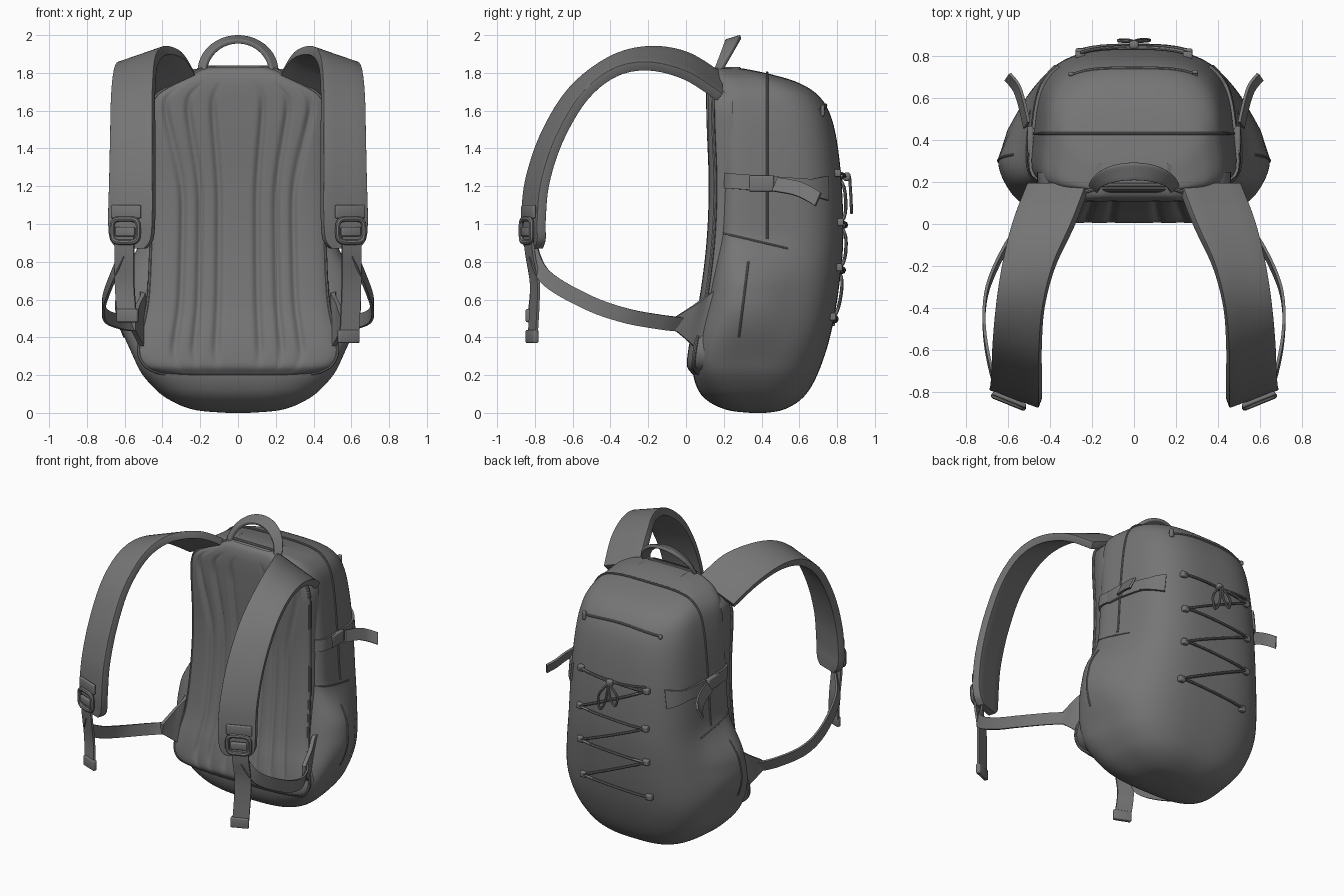
import bpy, bmesh, math
from mathutils import Vector, Matrix

if bpy.data.objects.get("Cube"):
    bpy.data.objects.remove(bpy.data.objects["Cube"], do_unlink=True)

fabric = bpy.data.materials.new("grey_fabric")
fabric.use_nodes = True
fabric.diffuse_color = (0.18, 0.18, 0.18, 1)
fabric.node_tree.nodes["Principled BSDF"].inputs["Base Color"].default_value = (0.18, 0.18, 0.18, 1)


def finish(ob, mirror=False, thick=0, bevel=0, angle=40):
    """Add modifiers, bake them and shade."""
    bpy.context.scene.collection.objects.link(ob)
    ob.data.materials.append(fabric)
    if thick:
        m = ob.modifiers.new("thickness", 'SOLIDIFY')
        m.thickness, m.offset = thick, 0
    if bevel:
        m = ob.modifiers.new("soft_edges", 'BEVEL')
        m.width, m.segments = bevel, 3
    if mirror:
        ob.modifiers.new("mirror", 'MIRROR').use_mirror_merge = False
    bpy.ops.object.select_all(action='DESELECT')
    ob.select_set(True)
    bpy.context.view_layer.objects.active = ob
    bpy.ops.object.convert(target='MESH')
    bpy.ops.object.shade_smooth_by_angle(angle=math.radians(angle))


def spline(keys, steps):
    """Smooth path through key tuples."""
    k = [Vector(p) for p in keys]
    out = []
    for i in range(len(k) - 1):
        a, b, c, d = k[max(i - 1, 0)], k[i], k[i + 1], k[min(i + 2, len(k) - 1)]
        for j in range(steps):
            t = j / steps
            out.append(b + (c - a) * t / 2 + (2 * a - 5 * b + 4 * c - d) * t * t / 2
                       + (3 * b - a - 3 * c + d) * t ** 3 / 2)
    return out + [k[-1]]


def skin(name, rows, closed=False, **kw):
    """Mesh made by joining rows of points."""
    bm = bmesh.new()
    vs = [[bm.verts.new(p) for p in r] for r in rows]
    n = len(rows[0])
    for r, q in zip(vs, vs[1:]):
        for i in range(n if closed else n - 1):
            j = (i + 1) % n
            bm.faces.new((r[i], r[j], q[j], q[i]))
    if closed:
        bm.faces.new(vs[0])
        bm.faces.new(vs[-1])
    bmesh.ops.recalc_face_normals(bm, faces=bm.faces)
    me = bpy.data.meshes.new(name)
    bm.to_mesh(me)
    bm.free()
    finish(bpy.data.objects.new(name, me), **kw)


def ribbon(name, a, b, thick, steps=8, **kw):
    """Band between two edge paths."""
    rows = [[p.lerp(q, i / 4) for i in range(5)] for p, q in zip(spline(a, steps), spline(b, steps))]
    skin(name, rows, thick=thick, **kw)


def tube(name, pts, radius, cyclic=False, **kw):
    cu = bpy.data.curves.new(name, 'CURVE')
    cu.dimensions, cu.bevel_depth, cu.bevel_resolution, cu.use_fill_caps = '3D', radius, 2, True
    s = cu.splines.new('POLY')
    s.points.add(len(pts) - 1)
    for p, v in zip(s.points, pts):
        p.co = (*v, 1)
    s.use_cyclic_u = cyclic
    finish(bpy.data.objects.new(name, cu), **kw)


def box(name, centre, size, turn=0, bevel=0.008, **kw):
    me = bpy.data.meshes.new(name)
    bm = bmesh.new()
    bmesh.ops.create_cube(bm, size=1, matrix=Matrix.Translation(centre)
                          @ Matrix.Rotation(turn, 4, 'Z') @ Matrix.Diagonal((*size, 1)))
    bm.to_mesh(me)
    bm.free()
    finish(bpy.data.objects.new(name, me), bevel=bevel, **kw)


def step(a, b, v):
    t = min(max((v - a) / (b - a), 0), 1)
    return t * t * (3 - 2 * t)


# Bag sections by height: z with front y, back y, half width
LOWER = [((0, .34, .42), .06), ((.015, .22, .51), .24), ((.06, .12, .595), .37), ((.13, .06, .658), .47),
         ((.25, .035, .715), .56), ((.42, .065, .767), .595), ((.65, .12, .808), .565), ((.9, .16, .832), .53)]
UPPER = [((1.2, .17, .825), .51), ((1.45, .165, .797), .49), ((1.6, .16, .755), .47), ((1.69, .155, .69), .445),
         ((1.75, .155, .59), .4), ((1.79, .16, .46), .34), ((1.82, .165, .32), .24), ((1.83, .19, .24), .08)]
SECTIONS = spline([(*p, w) for p, w in LOWER + UPPER], 8)


def section(z):
    for a, b in zip(SECTIONS, SECTIONS[1:]):
        if a[0] <= z <= b[0]:
            return a.lerp(b, (z - a[0]) / max(b[0] - a[0], 1e-6))
    return SECTIONS[-1]


def squareness(t, z):
    """Corner exponent: boxy in front, rounder at the back and base."""
    return 3 + 3 * step(0, .45, z) if t < 0 else 3


def half_width(y, sec, s):
    """Body half width, with the side pocket bulge."""
    z, f, b, w = sec
    t = (2 * y - f - b) / (b - f)
    pocket = math.exp(-((y - .33) / .2) ** 2) * step(.25, .6, z) * (1 - step(.66, .96, z))
    return s * (w * (1 - .08 * (t + 1)) + .1 * pocket)


def side_x(y, z):
    sec = section(z)
    t = (2 * y - sec[1] - sec[2]) / (sec[2] - sec[1])
    t = min(max(t, -1), 1)
    n = squareness(t, z)
    return half_width(y, sec, (1 - abs(t) ** n) ** (1 / n))


def back_y(x, z):
    sec = section(z)
    lo, hi = (sec[1] + sec[2]) / 2, sec[2]
    for _ in range(25):
        mid = (lo + hi) / 2
        lo, hi = (mid, hi) if side_x(mid, z) > abs(x) else (lo, mid)
    return lo


def on_back(x, z, lift=0.008):
    return (x, back_y(x, z) + lift, z)


def on_side(y, z, lift=0.008):
    return (side_x(y, z) + lift, y, z)


# Main bag
rings = []
for sec in SECTIONS:
    ring = []
    for i in range(96):
        c, s = math.cos(math.tau * i / 96), math.sin(math.tau * i / 96)
        e = 2 / squareness(c, sec[0])
        t = math.copysign(abs(c) ** e, c)
        y = (sec[1] + sec[2]) / 2 + t * (sec[2] - sec[1]) / 2
        ring.append((math.copysign(half_width(y, sec, abs(s) ** e), s), y, sec[0]))
    rings.append(ring)
skin("main_bag", rings, closed=True, angle=60)

# Padded back panel with ribs that flare at the top: z, face y, half width
PANEL = spline([(.2, .04, .3), (.215, .025, .42), (.25, .005, .49), (.32, .01, .525), (.42, .028, .51),
                (.6, .07, .475), (.9, .108, .46), (1.2, .12, .455), (1.5, .11, .46), (1.62, .107, .455),
                (1.69, .106, .42), (1.76, .11, .3), (1.81, .125, .21), (1.83, .15, .16)], 6)
rows, rim = [], []
for z, y, w in PANEL:
    row = []
    for i in range(121):
        u = i / 60 - 1
        flare = 1 + .35 * step(1.1, 1.75, z)
        groove = sum(math.exp(-((abs(u) - g * flare) / .04) ** 2) for g in (.22, .44, .64))
        fade = step(.2, .4, z) * (1 - step(1.55, 1.78, z))
        row.append((u * w, y + .02 * groove * fade + .03 * abs(u) ** 10, z))
    end = Vector((w, y + .14, z))
    rows.append([(-w, y + .14, z)] + row + [tuple(end)])
    rim.append(Vector((w, y + .035, z)))
skin("back_panel", rows, angle=70)
tube("panel_piping", rim + [Vector((-p.x, p.y, p.z)) for p in reversed(rim)], .01, cyclic=True)

# Padded shoulder straps
inner = [(.22, .18, 1.78), (.29, 0, 1.89), (.38, -.2, 1.92), (.43, -.4, 1.865), (.445, -.6, 1.71), (.445, -.74, 1.49),
         (.445, -.825, 1.25), (.445, -.85, 1.05), (.455, -.845, .92), (.49, -.83, .87)]
outer = [(.5, .18, 1.67), (.57, 0, 1.785), (.62, -.2, 1.835), (.65, -.38, 1.8), (.665, -.54, 1.67), (.67, -.67, 1.45),
         (.675, -.745, 1.22), (.68, -.765, 1.02), (.67, -.765, .92), (.63, -.78, .87)]
ribbon("shoulder_strap", inner, outer, .05, bevel=.016, mirror=True)

# Strap buckles
TURN = math.radians(22)
place = Matrix.Translation((.597, -.845, .965)) @ Matrix.Rotation(TURN, 4, 'Z')
frame = []
for i in range(32):
    c, s = math.cos(math.tau * i / 32), math.sin(math.tau * i / 32)
    frame.append(place @ Vector((.075 * math.copysign(abs(c) ** .5, c), 0, .062 * math.copysign(abs(s) ** .5, s))))
tube("buckle_frame", frame, .014, cyclic=True, mirror=True)
box("buckle_bar", place @ Vector((0, 0, -.005)), (.11, .025, .05), TURN, mirror=True)
box("buckle_tab", place @ Vector((0, .012, .1)), (.17, .02, .07), TURN, mirror=True)

# Hanging webbing tails, the left one longer
for side, name, end in ((1, "left", .37), (-1, "right", .48)):
    path = [(.6, -.835, .95), (.6, -.825, .84), (.6, -.8, .68), (.59, -.81, end + .06), (.585, -.82, end)]
    ribbon(name + "_webbing_tail", [(side * (x - .05), y - .02, z) for x, y, z in path],
           [(side * (x + .05), y + .02, z) for x, y, z in path], .014)
    box(name + "_tail_end", (side * .585, -.815, end + .035), (.12, .03, .07), side * TURN)

# Lower webbing and its triangular wing
low = [(.6, -.81, .86), (.665, -.74, .715), (.71, -.52, .585), (.7, -.32, .515), (.62, -.13, .48), (.54, -.02, .468)]
ribbon("lower_webbing", [(x, y + .018, z + .036) for x, y, z in low],
       [(x, y - .018, z - .036) for x, y, z in low], .014, mirror=True)
ribbon("strap_wing", [(.555, -.06, .505), (.53, .05, .575), on_side(.145, .64, -.012), on_side(.22, .64, -.03)],
       [(.555, -.06, .44), (.53, .0, .39), on_side(.08, .32, -.005), on_side(.14, .3, -.03)], .025, mirror=True)

# Side compression straps
ys = [.19 + .53 * i / 12 for i in range(13)]
ribbon("compression_strap", [on_side(y, 1.27 - .07 * (y - .2)) for y in ys],
       [on_side(y, 1.19 - .07 * (y - .2)) for y in ys], .014, steps=2, mirror=True)
ys = [.61 + .035 * i for i in range(5)]
ribbon("strap_patch", [on_side(y, 1.225 + .2 * (y - .6)) for y in ys],
       [on_side(y, 1.17 - .3 * (y - .6)) for y in ys], .016, steps=2, mirror=True)
box("side_buckle", (side_x(.4, 1.215) + .012, .4, 1.215), (.028, .13, .085), mirror=True)
tail = [(.51, .47, 1.21), (.535, .58, 1.19), (.56, .65, 1.16), (.6, .7, 1.13)]
ribbon("compression_tail", [(x - .01, y + .015, z + .035) for x, y, z in tail],
       [(x + .01, y - .015, z - .035) for x, y, z in tail], .014, mirror=True)

# Carry handle
arc = [math.pi * i / 24 for i in range(25)]
ribbon("carry_handle", [(.17 * math.cos(a), .15 + .06 * math.sin(a), 1.8 + .165 * math.sin(a)) for a in arc],
       [(.21 * math.cos(a), .18 + .11 * math.sin(a), 1.8 + .19 * math.sin(a)) for a in arc], .024, steps=2, bevel=.006)

# Seams, pocket hems and folds
seam = [Vector(on_side(.43, .92 + .876 * math.sin(math.pi / 2 * i / 60), .001)) for i in range(60)]
seam = [p + Vector((0, 0, .006 * step(1.7, 1.78, p.z))) for p in seam]
tube("bag_seam", seam + [(-x, y, z) for x, y, z in reversed(seam)], .007)
tube("pocket_hem", [on_side(.2 + .34 * i / 20, .95 - .08 * i / 20, -.001) for i in range(21)], .005, mirror=True)
tube("pocket_fold", [on_side(.33 - .05 * i / 24, .8 - .4 * i / 24, -.001) for i in range(25)], .006, mirror=True)

# Back zipper and pull
tube("back_zipper", [on_back(-.3 + .6 * i / 30, 1.63 - .03 * (i / 15 - 1) ** 2, 0) for i in range(31)], .008)
box("zipper_pull", on_back(.29, 1.6, .012), (.03, .02, .06))
box("zipper_stop", on_back(-.3, 1.6, .008), (.025, .02, .03))

# Laced cord with anchors and bow
levels = [1.27, 1.01, .77, .51]
stops = [(sx * .255, z - (.03 if sx < 0 else 0)) for z in levels for sx in (1, -1)]
lace = []
for (x0, z0), (x1, z1) in zip(stops, stops[1:]):
    lace += [on_back(x0 + (x1 - x0) * i / 10, z0 + (z1 - z0) * i / 10, .016) for i in range(10)]
tube("laced_cord", lace + [on_back(*stops[-1], .016)], .009)
for x, z in stops:
    box("cord_anchor", on_back(x, z, .008), (.045, .035, .04))
top = on_back(0, 1.25, .03)
box("bow_knot", top, (.045, .04, .045), bevel=.014)
for sx, drop in ((1, .19), (-1, .14)):
    loop = [(0, 1.25), (sx * .07, 1.25 - drop * .5), (sx * .06, 1.25 - drop), (sx * .02, 1.25 - drop * .7), (0, 1.25)]
    tube("bow_loop", spline([on_back(x, z, .045) for x, z in loop], 6), .008)
    tube("bow_brace", [on_back(sx * .255 * i / 10, 1.25 + .002 * i, .02) for i in range(11)], .008)
